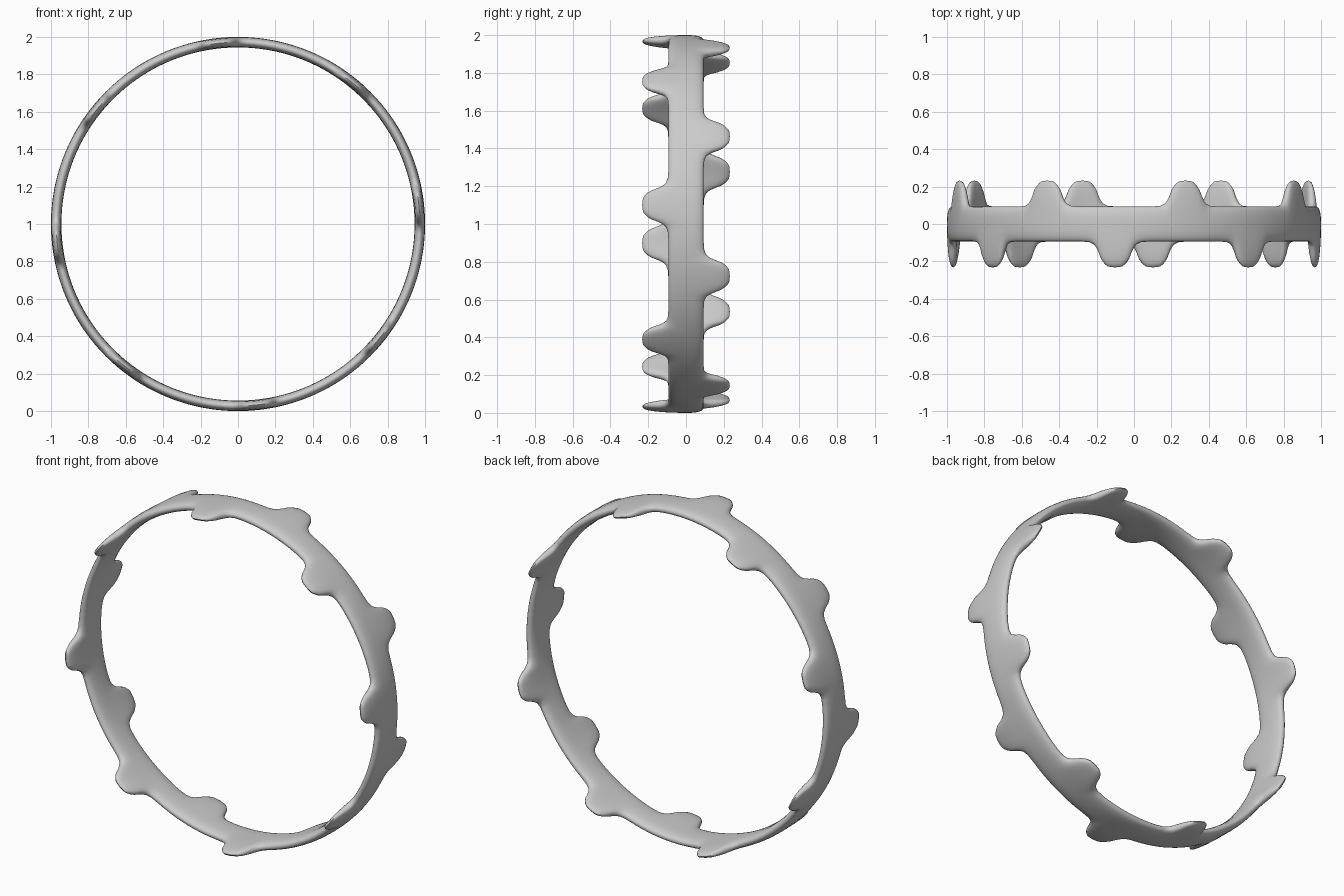
import bpy
import bmesh
from math import sin, cos, pi, tau, radians, copysign

cube = bpy.data.objects.get("Cube")
if cube:
    bpy.data.objects.remove(cube, do_unlink=True)

# Ring dimensions
RADIUS = 0.972
HALF_THICKNESS = 0.028
AROUND, ACROSS = 480, 24
TEETH = 8
PITCH = tau / TEETH
FRONT_START = radians(6)
BACK_START = FRONT_START + PITCH / 2

# Tooth outline: distance from the tooth centre, reach from the middle of the band
OUTLINE = [(0, 0.232), (0.035, 0.229), (0.058, 0.212), (0.075, 0.188),
           (0.095, 0.135), (0.112, 0.110), (0.14, 0.097), (0.19, 0.093)]


def edge_reach(angle, start):
    """Width of the band on one side at an angle, teeth included."""
    d = abs((angle - start + PITCH / 2) % PITCH - PITCH / 2) * RADIUS
    for (d0, r0), (d1, r1) in zip(OUTLINE, OUTLINE[1:]):
        if d <= d1:
            return r0 + (r1 - r0) * (d - d0) / (d1 - d0)
    return OUTLINE[-1][1]


def rounded(value, power):
    return copysign(abs(value) ** power, value)


# Flat rounded cross-section swept round the ring, stretched into each tooth
bm = bmesh.new()
rings = []
for i in range(AROUND):
    a = tau * i / AROUND
    front, back = edge_reach(a, FRONT_START), edge_reach(a, BACK_START)
    section = []
    for j in range(ACROSS):
        t = tau * j / ACROSS
        side = rounded(cos(t), 0.75)
        y = side * (back if side > 0 else front)
        r = RADIUS + HALF_THICKNESS * rounded(sin(t), 0.85)
        section.append(bm.verts.new((r * cos(a), y, 1 + r * sin(a))))
    rings.append(section)
for i in range(AROUND):
    here, ahead = rings[i], rings[(i + 1) % AROUND]
    for j in range(ACROSS):
        k = (j + 1) % ACROSS
        bm.faces.new((here[j], here[k], ahead[k], ahead[j]))
bmesh.ops.recalc_face_normals(bm, faces=bm.faces)

mesh = bpy.data.meshes.new("toothed_ring")
bm.to_mesh(mesh)
bm.free()
ring = bpy.data.objects.new("toothed_ring", mesh)
bpy.context.collection.objects.link(ring)

# Plain grey
grey = bpy.data.materials.new("light_grey")
grey.use_nodes = True
colour = (0.6, 0.6, 0.6, 1)
grey.diffuse_color = colour
grey.node_tree.nodes["Principled BSDF"].inputs["Base Color"].default_value = colour
mesh.materials.append(grey)

bpy.ops.object.select_all(action="DESELECT")
ring.select_set(True)
bpy.context.view_layer.objects.active = ring
bpy.ops.object.shade_smooth_by_angle(angle=radians(50))
